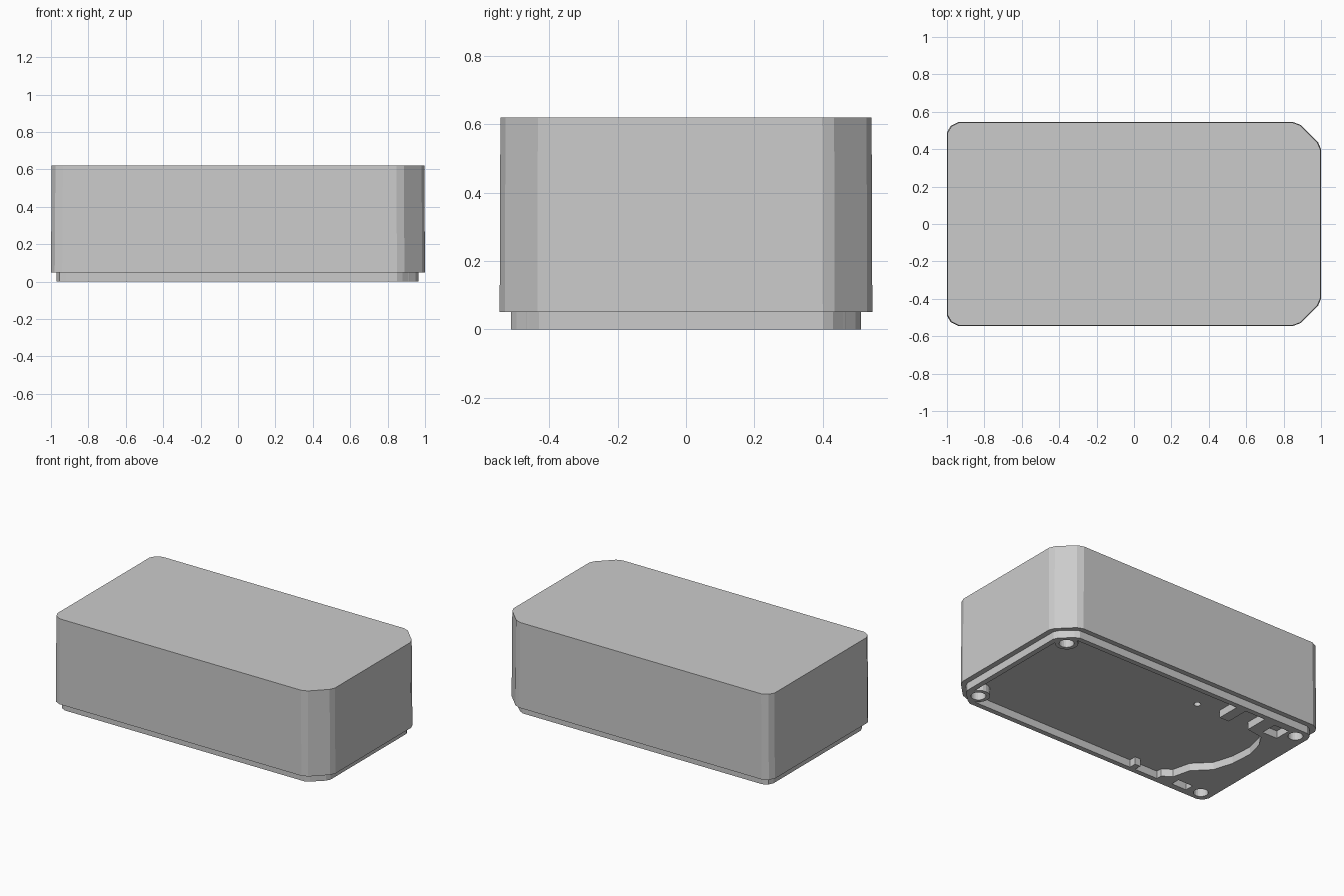
import bpy, bmesh, math

cube = bpy.data.objects.get("Cube")
if cube:
    bpy.data.objects.remove(cube, do_unlink=True)

GREY = (0.6, 0.6, 0.6, 1)
grey = bpy.data.materials.new("light grey plastic")
grey.use_nodes = True
grey.diffuse_color = GREY
grey.node_tree.nodes["Principled BSDF"].inputs["Base Color"].default_value = GREY

SEAM = 0.05
HEIGHT = 0.62


def prism(name, outline, z0, z1, taper=1.0):
    """Closed solid from a counter-clockwise outline."""
    bm = bmesh.new()
    low = [bm.verts.new((x, y, z0)) for x, y in outline]
    high = [bm.verts.new((x * taper, y * taper, z1)) for x, y in outline]
    bm.faces.new(low[::-1])
    bm.faces.new(high)
    n = len(outline)
    for i in range(n):
        j = (i + 1) % n
        bm.faces.new((low[i], low[j], high[j], high[i]))
    bmesh.ops.recalc_face_normals(bm, faces=bm.faces)
    mesh = bpy.data.meshes.new(name)
    bm.to_mesh(mesh)
    bm.free()
    mesh.materials.append(grey)
    obj = bpy.data.objects.new(name, mesh)
    bpy.context.collection.objects.link(obj)
    return obj


def circle(cx, cy, r, sides=20):
    return [(cx + r * math.cos(math.tau * i / sides),
             cy + r * math.sin(math.tau * i / sides)) for i in range(sides)]


def rectangle(x0, x1, y0, y1):
    return [(x0, y0), (x1, y0), (x1, y1), (x0, y1)]


def mirrored(half):
    """Complete an outline from its back half, listed from +x to -x."""
    return half + [(x, -y) for x, y in reversed(half)]


def boolean(target, outline, z0, z1, operation="DIFFERENCE"):
    tool = prism("cutter", outline, z0, z1)
    tool.hide_render = True
    mod = target.modifiers.new("shape", "BOOLEAN")
    mod.operation = operation
    mod.solver = "EXACT"
    mod.object = tool
    bpy.context.view_layer.objects.active = target
    bpy.ops.object.modifier_apply(modifier=mod.name)
    bpy.data.objects.remove(tool, do_unlink=True)


# Main housing: wide chamfers at +x, small rounded corners at -x
housing = prism("housing", mirrored([
    (1.0, 0.40), (0.985, 0.435), (0.89, 0.53), (0.85, 0.545),
    (-0.94, 0.545), (-0.98, 0.525), (-1.0, 0.49)]), SEAM, HEIGHT, 0.996)

# Stepped lip under the housing
lip = prism("bottom_lip", mirrored([
    (0.965, 0.40), (0.95, 0.43), (0.88, 0.495), (0.85, 0.512),
    (-0.92, 0.512), (-0.955, 0.495), (-0.97, 0.46)]), 0, SEAM)

# Shallow recess with a rib, a post and a curved end pad left standing
boolean(lip, [
    (0.93, -0.39), (0.93, 0.39), (0.84, 0.478),
    (-0.40, 0.478), (-0.40, 0.32), (-0.47, 0.32), (-0.47, 0.478),
    (-0.62, 0.478), (-0.62, 0.32), (-0.74, 0.30), (-0.79, 0.22),
    (-0.82, 0.10), (-0.81, -0.05), (-0.77, -0.18), (-0.67, -0.28),
    (-0.64, -0.40), (-0.58, -0.44), (-0.58, -0.478),
    (-0.41, -0.478), (-0.41, -0.43), (-0.37, -0.43), (-0.37, -0.478),
    (0.84, -0.478)], -0.1, 0.1)

# Small pockets in the end pad
boolean(lip, rectangle(-0.82, -0.71, 0.35, 0.46), -0.1, 0.1)
boolean(lip, rectangle(-0.80, -0.69, -0.47, -0.41), -0.1, 0.1)

# Screw bosses and their holes at the four corners
for x, y in ((0.87, 0.41), (-0.89, 0.44)):
    for side in (1, -1):
        boolean(lip, circle(x, y * side, 0.07), 0, SEAM, "UNION")
        boolean(lip, circle(x, y * side, 0.045), -0.1, 0.1)
        boolean(housing, circle(x, y * side, 0.045), -0.1, 0.3)

# Small hole in the recess floor
boolean(housing, circle(-0.25, 0.29, 0.022, 12), -0.1, 0.15)
